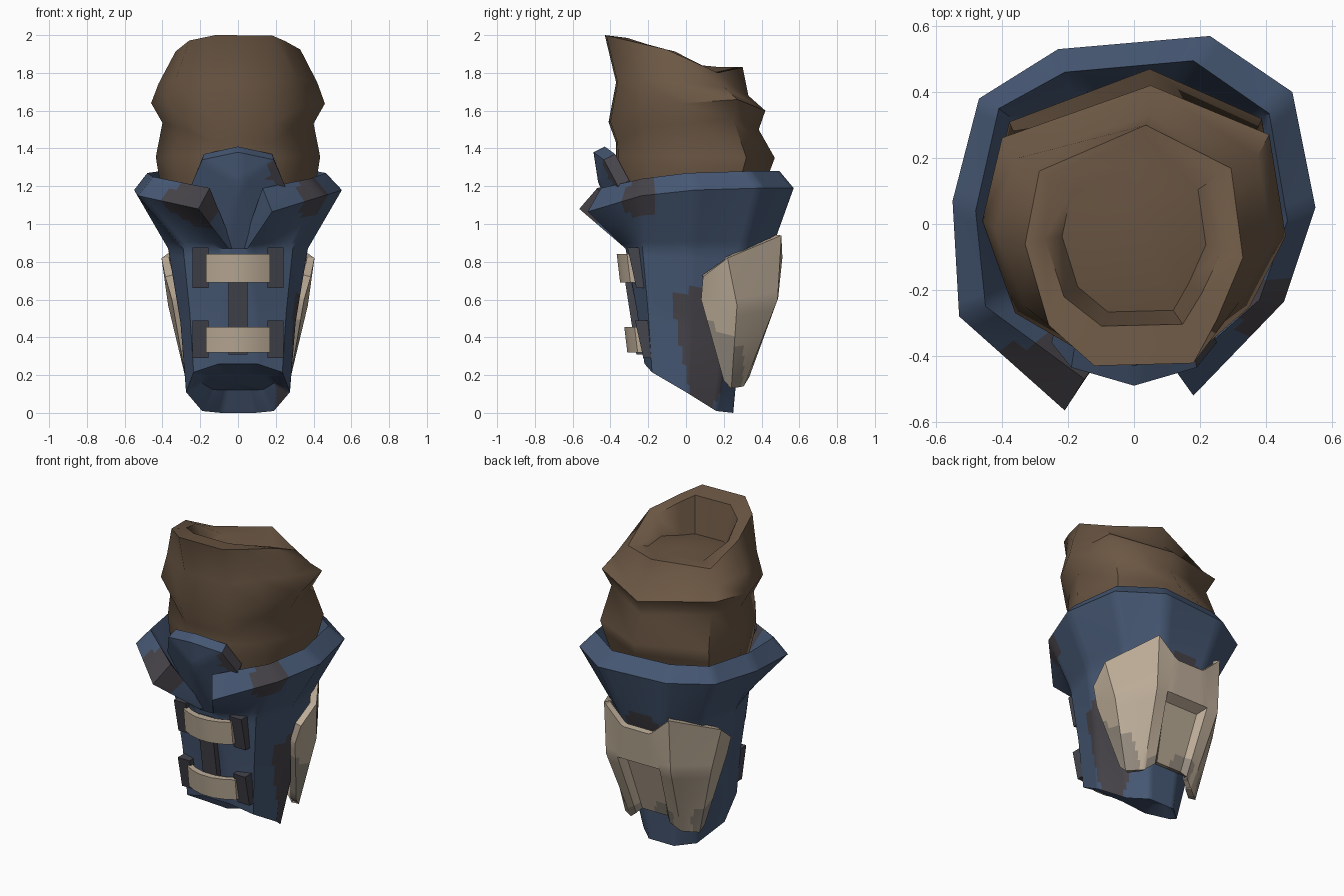
import bpy, bmesh, math
from mathutils import Vector

if "Cube" in bpy.data.objects:
    bpy.data.objects.remove(bpy.data.objects["Cube"])


def colour(name, rgb):
    m = bpy.data.materials.new(name)
    m.diffuse_color = (*rgb, 1)
    m.use_nodes = True
    m.node_tree.nodes["Principled BSDF"].inputs["Base Color"].default_value = m.diffuse_color
    return m


BLUE = colour("blue", (0.062, 0.098, 0.175))
WORN = colour("worn_grey", (0.064, 0.058, 0.068))
BROWN = colour("brown_cloth", (0.150, 0.096, 0.058))
BEIGE = colour("beige", (0.50, 0.41, 0.31))
TAUPE = colour("worn_beige", (0.29, 0.25, 0.205))
GREY = colour("dark_grey", (0.058, 0.058, 0.074))


def make(name, bm, mats, angle=30, rule=None, thick=0):
    """Turn a bmesh into an object; rule(centre) is True on worn faces."""
    bmesh.ops.recalc_face_normals(bm, faces=bm.faces)
    if rule:
        for f in bm.faces:
            f.material_index = int(rule(f.calc_center_median()))
    if thick:
        far = max(bm.faces, key=lambda f: f.calc_center_median().y)
        if far.normal.y < 0:
            bmesh.ops.reverse_faces(bm, faces=bm.faces)
    me = bpy.data.meshes.new(name)
    bm.to_mesh(me)
    bm.free()
    ob = bpy.data.objects.new(name, me)
    bpy.context.collection.objects.link(ob)
    for m in mats:
        me.materials.append(m)
    bpy.context.view_layer.objects.active = ob
    ob.select_set(True)
    if thick:
        sol = ob.modifiers.new("thickness", "SOLIDIFY")
        sol.thickness, sol.offset = thick, -1
        bpy.ops.object.modifier_apply(modifier=sol.name)
    bpy.ops.object.shade_smooth_by_angle(angle=math.radians(angle))
    ob.select_set(False)
    return ob


def strip(bm, a, b, closed=True):
    n = len(a)
    for i in range(n if closed else n - 1):
        j = (i + 1) % n
        bm.faces.new((a[i], a[j], b[j], b[i]))


def near(p, spots):
    return any((p - Vector(s[:3])).length < s[3] for s in spots)


# --- cloth sleeve: creased rings leaning up to a lip at the front ---
OUT = [(0.05, 0.47), (0.41, 0.31), (0.46, -0.02), (0.35, -0.25), (0.18, -0.41),
       (-0.12, -0.42), (-0.36, -0.27), (-0.46, 0.03), (-0.40, 0.30)]
# half width, front y, back y, front z, back z, side lift
RINGS = [(0.38, -0.32, 0.38, 1.08, 1.10, 0.0),
         (0.42, -0.36, 0.44, 1.25, 1.27, 0.0),
         (0.435, -0.37, 0.47, 1.36, 1.35, 0.0),
         (0.40, -0.37, 0.385, 1.43, 1.50, 0.07),
         (0.46, -0.41, 0.42, 1.54, 1.60, 0.07),
         (0.42, -0.37, 0.33, 1.75, 1.68, 0.03),
         (0.33, -0.43, 0.30, 2.00, 1.83, 0.0)]
bm = bmesh.new()
rings = []
for w, y0, y1, z0, z1, lift in RINGS:
    ring = []
    for x, y in OUT:
        t = (y + 0.42) / 0.89
        px = x if y < -0.4 else x * w / 0.46
        ring.append(bm.verts.new((px, y0 + (y1 - y0) * t,
                                  z0 + (z1 - z0) * t + lift * (abs(x) > 0.3))))
    rings.append(ring)
for i in (1, 8):                       # shoulders drop away behind the lip
    rings[-1][i].co.z -= 0.06
# lip top, inner wall and domed floor
DROP = [0.0, 0.0, 0.13, 0.20, 0.24, 0.24, 0.20, 0.13, 0.0]
lip_in = [bm.verts.new((v.co.x * (0.82 if d else 0.9),
                        v.co.y * (0.72 if d else 0.9),
                        v.co.z - 0.015 * (d > 0))) for v, d in zip(rings[-1], DROP)]
floor = [bm.verts.new((v.co.x * 0.66, v.co.y * 0.62, v.co.z - d))
         for v, d in zip(rings[-1], DROP)]
rings += [lip_in, floor]
for a, b in zip(rings, rings[1:]):
    strip(bm, a, b)
mid = bm.verts.new((0, 0.08, 1.84))
for i in range(9):
    bm.faces.new((floor[i], floor[(i + 1) % 9], mid))
make("cloth_sleeve", bm, [BROWN], 52)


# --- blue forearm shell with open, flared collar ---
def full_ring(bm, right, left=None):
    """Rings run from the front left around the back to the front right."""
    left = left or [(-x, y, z) for x, y, z in right]
    return [bm.verts.new(p) for p in left + list(reversed(right))]


bm = bmesh.new()
lower = full_ring(bm, [(0.10, -0.22, 0.26), (0.235, -0.18, 0.215), (0.275, 0.0, 0.11),
                       (0.19, 0.16, 0.01), (0.09, 0.25, 0.0)])
shin = full_ring(bm, [(0.09, -0.262, 0.55), (0.255, -0.20, 0.53), (0.305, 0.01, 0.48),
                      (0.25, 0.215, 0.38), (0.11, 0.285, 0.38)])
waist = full_ring(bm, [(0.05, -0.32, 0.87), (0.29, -0.23, 0.87), (0.37, 0.02, 0.87),
                       (0.33, 0.31, 0.87), (0.16, 0.455, 0.87)])
rim = full_ring(bm, [(0.18, -0.52, 1.065), (0.455, -0.235, 1.15), (0.55, 0.05, 1.18),
                     (0.48, 0.40, 1.19), (0.23, 0.57, 1.19)],
                [(-0.21, -0.565, 1.08), (-0.53, -0.28, 1.15), (-0.55, 0.07, 1.18),
                 (-0.47, 0.38, 1.19), (-0.23, 0.53, 1.19)])
lip = full_ring(bm, [(0.13, -0.45, 1.19), (0.38, -0.23, 1.24), (0.465, 0.01, 1.27),
                     (0.41, 0.335, 1.28), (0.18, 0.495, 1.28)],
                [(-0.15, -0.47, 1.19), (-0.45, -0.25, 1.25), (-0.48, 0.04, 1.27),
                 (-0.41, 0.35, 1.28), (-0.21, 0.46, 1.28)])
lining = full_ring(bm, [(0.02, -0.29, 0.87), (0.26, -0.18, 0.87), (0.33, 0.02, 0.87),
                        (0.29, 0.26, 0.87), (0.14, 0.40, 0.87)])
strip(bm, lower, shin)
strip(bm, shin, waist)
for a, b in ((waist, rim), (rim, lip), (lip, lining)):
    strip(bm, a, b, closed=False)
for i in (0, -1):                      # flap ends beside the front notch
    bm.faces.new((waist[i], rim[i], lip[i], lining[i]))
# hollowed underside with a steep heel wall
hollow = [bm.verts.new((v.co.x * 0.7, v.co.y * 0.5 + 0.06, v.co.z * 0.35 + 0.12))
          for v in lower]
strip(bm, lower, hollow)
hub = bm.verts.new((0, 0.08, 0.15))
for i in range(10):
    bm.faces.new((hollow[i], hollow[(i + 1) % 10], hub))
bmesh.ops.subdivide_edges(bm, edges=bm.edges[:], cuts=7, use_grid_fill=True)
SHELL_SPOTS = [(0.43, -0.27, 1.15, 0.13), (-0.25, -0.52, 1.13, 0.19),
               (0.0, 0.45, 0.82, 0.11)]


def shell_worn(p):
    side = p.x > 0.2 and p.z < 0.65 and -0.08 + 0.2 * (0.6 - p.z) < p.y < 0.2
    return side or near(p, SHELL_SPOTS)


make("forearm_shell", bm, [BLUE, WORN], 42, shell_worn)

# --- tongue rising behind the collar notch ---
FRONT = [(-0.08, -0.29, 0.84), (-0.25, -0.36, 1.20), (-0.19, -0.435, 1.34),
         (0.0, -0.49, 1.38), (0.19, -0.435, 1.34), (0.25, -0.36, 1.20),
         (0.08, -0.29, 0.84)]
bm = bmesh.new()
fr = [bm.verts.new(p) for p in FRONT]
bk = [bm.verts.new((x * 0.95, y + 0.06, z + 0.03)) for x, y, z in FRONT]
strip(bm, fr, bk)
for r, dy in ((fr, 0.0), (bk, 0.06)):
    hub = bm.verts.new((0, -0.465 + dy, 1.22))
    for i in range(7):
        bm.faces.new((r[i], r[(i + 1) % 7], hub))
bmesh.ops.subdivide_edges(bm, edges=bm.edges[:], cuts=4, use_grid_fill=True)
make("tongue", bm, [BLUE, WORN], 40, lambda p: near(p, [(0.24, -0.36, 1.29, 0.10)]))


# --- front straps, brackets and centre bar: sheared prisms ---
def prism(name, outline, z0, z1, shear, mat):
    bm = bmesh.new()
    lo = [bm.verts.new((x, y + shear * (z1 - z0), z0)) for x, y in outline]
    hi = [bm.verts.new((x, y, z1)) for x, y in outline]
    strip(bm, lo, hi)
    bm.faces.new(lo)
    bm.faces.new(hi)
    return make(name, bm, [mat], 30)


def box(x0, x1, y0, y1):
    return [(x0, y0), (x1, y0), (x1, y1), (x0, y1)]


for tag, y, z0, z1 in (("upper", -0.37, 0.69, 0.84), ("lower", -0.33, 0.32, 0.455)):
    xs = [-0.17, -0.11, -0.04, 0.04, 0.11, 0.17]
    arc = [(x, y + 2.0 * x * x) for x in xs]
    arc += [(x, b + 0.04) for x, b in reversed(arc)]
    prism(tag + "_strap", arc, z0, z1, 0.12, BEIGE)
    for side, s in (("left", -1), ("right", 1)):
        prism(f"{tag}_{side}_bracket", box(s * 0.155, s * 0.24, y + 0.06, y + 0.13),
              z0 - 0.03, z1 + 0.035, 0.22, GREY)
prism("centre_bar", box(-0.05, 0.05, -0.345, -0.27), 0.31, 0.84, 0.155, GREY)

# --- rear guard plate: wraps the back, notched top and bottom, sunk channel ---
COLS = [[(0.385, 0.09, 0.72), (0.35, 0.08, 0.60), (0.275, 0.20, 0.17)],
        [(0.405, 0.22, 0.82), (0.37, 0.27, 0.57), (0.265, 0.24, 0.13)],
        [(0.23, 0.505, 0.94), (0.23, 0.485, 0.60), (0.18, 0.305, 0.14)],
        [(0.11, 0.51, 0.83), (0.15, 0.485, 0.60), (0.12, 0.335, 0.19)],
        [(0.09, 0.51, 0.82), (0.12, 0.425, 0.57), (0.09, 0.315, 0.22)]]
bm = bmesh.new()
cols = [[bm.verts.new(p) for p in c] for c in COLS]
cols += [[bm.verts.new((-x, y, z)) for x, y, z in c] for c in reversed(COLS)]
# ledge above the channel
ledge = [bm.verts.new((s * 0.12, 0.487, 0.60)) for s in (1, -1)]
upper = [c[1] for c in cols]
upper[4:6] = ledge
for k in range(9):
    a, b = cols[k], cols[k + 1]
    bm.faces.new((a[0], b[0], upper[k + 1], upper[k]))
    bm.faces.new((a[1], b[1], b[2], a[2]))
bm.faces.new((cols[3][1], ledge[0], cols[4][1]))
bm.faces.new((ledge[0], ledge[1], cols[5][1], cols[4][1]))
bm.faces.new((ledge[1], cols[6][1], cols[5][1]))
bmesh.ops.subdivide_edges(bm, edges=bm.edges[:], cuts=7, use_grid_fill=True)
PLATE_SPOTS = [(-0.29, 0.2, 0.22, 0.11), (-0.08, 0.33, 0.24, 0.08),
               (0.12, 0.34, 0.20, 0.06)]


def plate_worn(p):
    right = p.x > 0.2 and p.y < 0.30 and p.z < 0.50 - 0.8 * (p.y - 0.1)
    return right or near(p, PLATE_SPOTS)


make("rear_guard", bm, [BEIGE, TAUPE], 32, plate_worn, thick=0.04)
